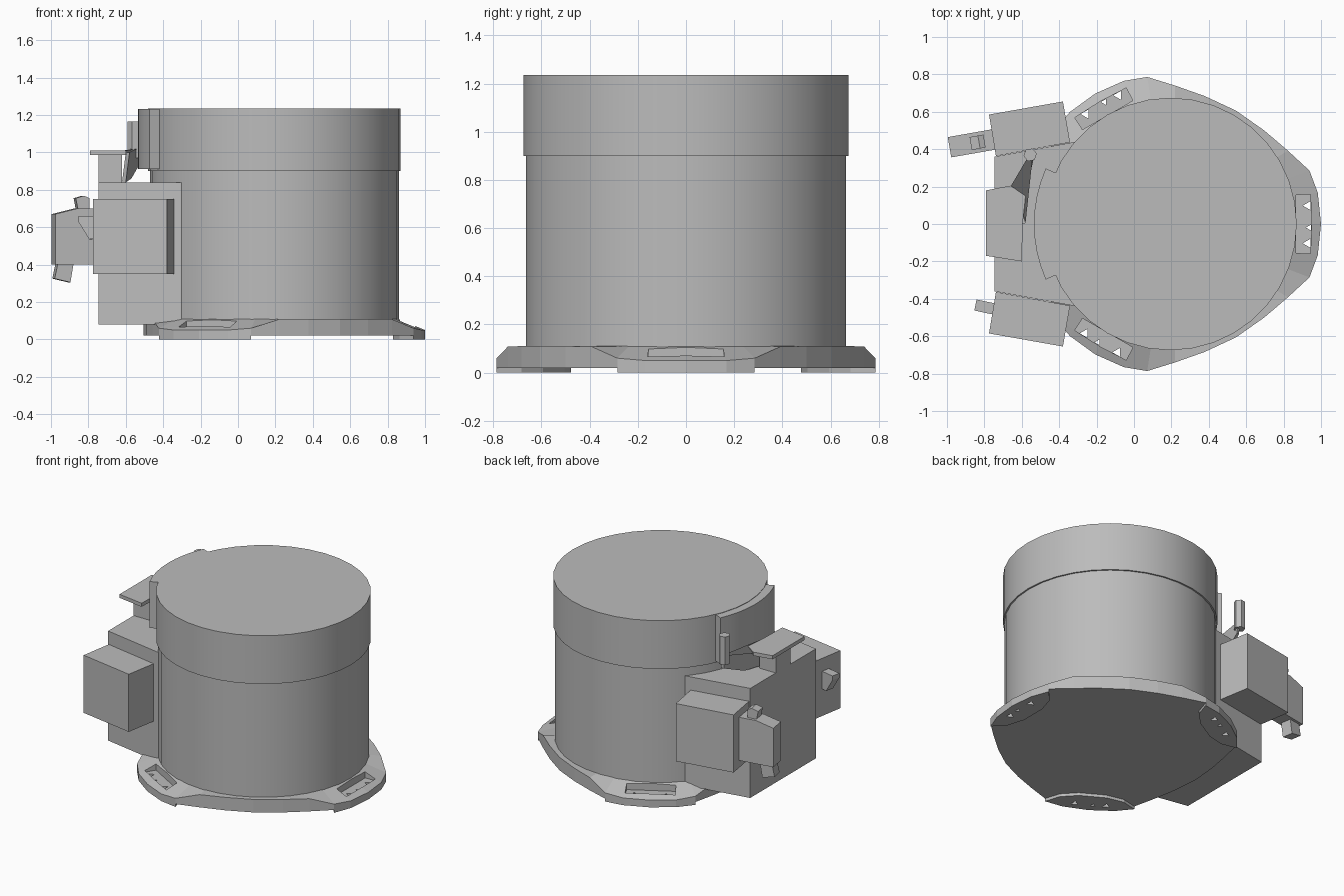
import bpy, bmesh
from math import radians, sin, cos
from mathutils import Matrix, Vector

if bpy.data.objects.get("Cube"):
    bpy.data.objects.remove(bpy.data.objects["Cube"])

CX = 0.195  # axis of the round housing

grey = bpy.data.materials.new("housing_grey")
grey.use_nodes = True
grey.diffuse_color = (0.5, 0.5, 0.5, 1)
grey.node_tree.nodes["Principled BSDF"].inputs["Base Color"].default_value = (0.5, 0.5, 0.5, 1)


def finish(name, bm, smooth=False):
    bmesh.ops.recalc_face_normals(bm, faces=bm.faces)
    mesh = bpy.data.meshes.new(name)
    bm.to_mesh(mesh)
    bm.free()
    mesh.materials.append(grey)
    obj = bpy.data.objects.new(name, mesh)
    bpy.context.collection.objects.link(obj)
    if smooth:
        bpy.ops.object.select_all(action='DESELECT')
        obj.select_set(True)
        bpy.context.view_layer.objects.active = obj
        bpy.ops.object.shade_smooth_by_angle(angle=radians(30))
    return obj


def extrude(bm, points, depth):
    """Closed prism from a polygon of 3D points swept along depth."""
    n = len(points)
    a = [bm.verts.new(p) for p in points]
    b = [bm.verts.new(Vector(p) + Vector(depth)) for p in points]
    bm.faces.new(a)
    bm.faces.new(b)
    for i in range(n):
        j = (i + 1) % n
        bm.faces.new((a[i], a[j], b[j], b[i]))


def prism(name, outline, z0, z1, smooth=False):
    bm = bmesh.new()
    extrude(bm, [(x, y, z0) for x, y in outline], (0, 0, z1 - z0))
    return finish(name, bm, smooth)


def polar(r, deg):
    return CX + r * cos(radians(deg)), r * sin(radians(deg))


def drum(name, r, z0, z1):
    return prism(name, [polar(r, 360 * i / 36) for i in range(36)], z0, z1, True)


def side_profile(name, outline, width, pivot, deg):
    """XZ outline given thickness along y, then turned about z at the pivot."""
    bm = bmesh.new()
    extrude(bm, [(x, pivot[1] - width / 2, z) for x, z in outline], (0, width, 0))
    bmesh.ops.rotate(bm, verts=bm.verts, cent=(*pivot, 0), matrix=Matrix.Rotation(radians(deg), 3, 'Z'))
    return finish(name, bm)


# Round housing and lid
drum("housing", 0.665, 0.1, 0.91)
drum("lid", 0.675, 0.9, 1.235)

# Curved collar on the lid
arc = [156 + 6 * i for i in range(9)]
prism("lid_collar", [polar(0.73, a) for a in arc] + [polar(0.66, a) for a in reversed(arc)],
      0.91, 1.232, True)

# Three-lobed base flange: angle, radius, rim height for one third
lobe = [(-60, 0.70, 0.11), (-45, 0.708, 0.11), (-32, 0.74, 0.108), (-21, 0.796, 0.06),
        (-12, 0.805, 0.05), (0, 0.805, 0.05), (12, 0.805, 0.05), (21, 0.796, 0.06),
        (32, 0.74, 0.108), (45, 0.708, 0.11)]
bm = bmesh.new()
rings = [[], [], []]
for turn in (0, 120, 240):
    for a, r, z in lobe:
        for ring, rr, zz in zip(rings, (r, r, 0.66), (0.02, z, 0.11)):
            ring.append(bm.verts.new((*polar(rr, a + turn), zz)))
n = len(rings[0])
bm.faces.new(rings[0])
bm.faces.new(rings[2])
for low, high in zip(rings, rings[1:]):
    for i in range(n):
        j = (i + 1) % n
        bm.faces.new((low[i], low[j], high[j], high[i]))
flange = finish("base_flange", bm)

# Foot pads under the lobes
pad = [(0.796, -21), (0.805, -12), (0.805, 0), (0.805, 12), (0.796, 21),
       (0.70, 17), (0.64, 8), (0.64, -8), (0.70, -17)]
bm = bmesh.new()
for turn in (0, 120, 240):
    extrude(bm, [(*polar(r, a + turn), 0) for r, a in pad], (0, 0, 0.024))
pads = finish("foot_pads", bm)

# Cutters: a pocket in each lobe and three bolt holes through it
bm = bmesh.new()
for turn in (0, 120, 240):
    pocket = [(0.69, -13), (0.765, -12), (0.755, 0), (0.765, 12), (0.69, 13)]
    extrude(bm, [(*polar(r, a + turn), 0.055) for r, a in pocket], (0, 0, 0.2))
pocket_cutter = finish("pocket_cutter", bm)
bm = bmesh.new()
for turn in (0, 120, 240):
    for a, s in ((-8, 0.028), (-1.5, 0.018), (7.6, 0.028)):
        x, y = polar(0.742, a + turn)
        extrude(bm, [(x + s * cos(radians(t + turn)), y + s * sin(radians(t + turn)), -0.1)
                     for t in (60, 180, 300)], (0, 0, 0.4))
hole_cutter = finish("hole_cutter", bm)
for target, cutters in ((flange, (pocket_cutter, hole_cutter)), (pads, (hole_cutter,))):
    bpy.context.view_layer.objects.active = target
    for cutter in cutters:
        mod = target.modifiers.new("cut", 'BOOLEAN')
        mod.operation = 'DIFFERENCE'
        mod.solver = 'EXACT'
        mod.object = cutter
        bpy.ops.object.modifier_apply(modifier=mod.name)
for cutter in (pocket_cutter, hole_cutter):
    bpy.data.objects.remove(cutter)

# Terminal block with splayed sides
prism("terminal_block", [(-0.745, -0.36), (-0.31, -0.44), (-0.15, -0.44),
                         (-0.15, 0.44), (-0.31, 0.44), (-0.745, 0.36)], 0.08, 0.84)

# Side boxes, mirrored front to back
for name, s in (("rear_box", 1), ("front_box", -1)):
    prism(name, [(-0.775, s * 0.585), (-0.38, s * 0.655), (-0.342, s * 0.437), (-0.738, s * 0.363)],
          0.35, 0.75)

# Rear plug with its tab and spout
pivot = (-0.75, 0.452)
side_profile("rear_plug", [(-0.99, 0.4), (-0.99, 0.67), (-0.87, 0.7), (-0.73, 0.7), (-0.73, 0.4)],
             0.11, pivot, 10)
side_profile("plug_tab", [(-0.86, 0.68), (-0.875, 0.755), (-0.83, 0.768), (-0.8, 0.755), (-0.8, 0.68)],
             0.07, pivot, 10)
side_profile("plug_spout", [(-0.97, 0.42), (-0.885, 0.42), (-0.905, 0.305), (-0.99, 0.325)],
             0.075, pivot, 10)

# Front plug, a small wedge
side_profile("front_plug", [(-0.85, 0.63), (-0.85, 0.66), (-0.73, 0.66), (-0.75, 0.54), (-0.79, 0.535)],
             0.06, (-0.745, -0.455), -12)

# Bracket on the terminal block: plate, post, slanted arm and latch
prism("bracket_plate", [(-0.79, -0.17), (-0.6, -0.2), (-0.595, 0), (-0.58, 0.15),
                        (-0.66, 0.205), (-0.79, 0.18)], 0.985, 1.01)
prism("bracket_post", [(-0.745, -0.08), (-0.62, -0.08), (-0.62, 0.08), (-0.745, 0.08)], 0.83, 0.99)
bm = bmesh.new()
extrude(bm, [(-0.66, 0.2, 1.0), (-0.6, 0.0, 1.0), (-0.62, 0.0, 0.84), (-0.59, 0.2, 0.86),
             (-0.55, 0.37, 0.93), (-0.56, 0.37, 1.02)], (0.02, 0.005, 0))
finish("bracket_arm", bm)
prism("latch", [(-0.555 + 0.036 * cos(radians(60 * i + 10)), 0.37 + 0.036 * sin(radians(60 * i + 10)))
                for i in range(6)], 0.97, 1.165)
